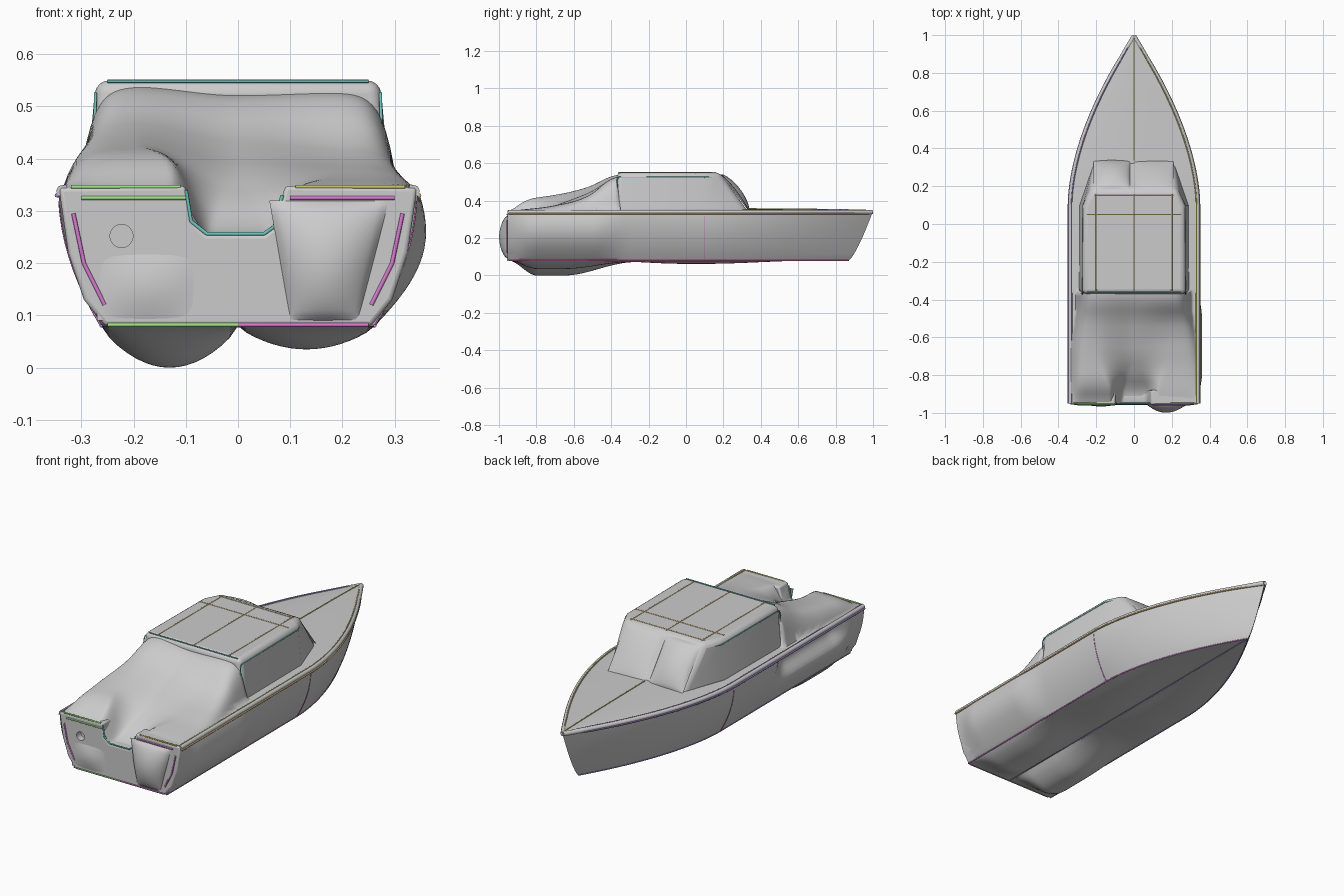
import bpy, bmesh, math

if "Cube" in bpy.data.objects:
    bpy.data.objects.remove(bpy.data.objects["Cube"])

W, C, Z0, Z1, STERN, MID = 0.343, 0.262, 0.08, 0.345, -0.95, 0.1


def smooth(a, b, v):
    t = min(1, max(0, (v - a) / (b - a)))
    return t * t * (3 - 2 * t)


def window(v, a, b, c, d):
    return smooth(a, b, v) * (1 - smooth(c, d, v))


def table(pts, v):
    for (a, p), (b, q) in zip(pts, pts[1:]):
        if v <= b:
            return p + (q - p) * max(0, (v - a) / (b - a))
    return pts[-1][1]


def finish(name, verts, faces, angle=40):
    me = bpy.data.meshes.new(name)
    me.from_pydata(verts, [], faces)
    bm = bmesh.new()
    bm.from_mesh(me)
    bmesh.ops.remove_doubles(bm, verts=bm.verts, dist=0.0003)
    bmesh.ops.recalc_face_normals(bm, faces=bm.faces)
    bm.to_mesh(me)
    bm.free()
    ob = bpy.data.objects.new(name, me)
    bpy.context.collection.objects.link(ob)
    bpy.ops.object.select_all(action='DESELECT')
    ob.select_set(True)
    bpy.context.view_layer.objects.active = ob
    bpy.ops.object.shade_smooth_by_angle(angle=math.radians(angle))
    return ob


def grid(name, fn, nu, nv, angle=40):
    verts = [fn(i / nu, j / nv) for i in range(nu + 1) for j in range(nv + 1)]
    n = nv + 1
    faces = [(i * n + j, (i + 1) * n + j, (i + 1) * n + j + 1, i * n + j + 1)
             for i in range(nu) for j in range(nv)]
    return finish(name, verts, faces, angle)


def dome(u, v, p=0.6):
    return max(0, math.sin(math.pi * u) * math.sin(math.pi * v)) ** p


def station(u, f):
    """Length position and taper for a height fraction f."""
    y = STERN + u * (1 - STERN)
    s = max(0, (y - MID) / (1 - MID))
    reach = 0.87 + 0.13 * f ** 0.75
    return (MID + s * (reach - MID) if s else y), 1 - s ** 1.75


# Hull shell with the swollen bottom and sides
def hull(u, v):
    k = 2 * v - 1
    side, a = (1 if k >= 0 else -1), abs(k)
    f = max(0, (a - 0.5) * 2)
    y, t = station(u, f)
    if a <= 0.5:
        x, z = side * C * t * a * 2, Z0
        arch = max(0, math.sin(math.pi * min(1, a * 2)))
        z -= 0.018 * arch * window(y, -0.5, 0, 0.1, 0.7)
        depth = 0.08 if side < 0 else 0.045
        z -= depth * arch ** 0.75 * window(y, -0.95, -0.8, -0.65, -0.25)
    else:
        x, z = side * t * (C + (W - C) * (1 - (1 - f) ** 2)), Z0 + f * (Z1 - Z0)
        if side > 0:
            x += 0.03 * math.sin(math.pi * f) * window(y, -0.95, -0.8, -0.5, -0.3)
        else:
            x += 0.065 * window(f, 0.35, 0.7, 0.85, 1) * window(y, -0.88, -0.75, -0.4, -0.22)
    return x, y, z


grid("hull", hull, 96, 64)

# Deck, rising aft into the soft cockpit cover
LEFT = [(-0.95, .335), (-.9, .375), (-.84, .41), (-.7, .43), (-.6, .45), (-.5, .48), (-.42, .525), (-.37, .54)]
CENTRE = [(-0.95, .25), (-.88, .257), (-.82, .31), (-.7, .375), (-.6, .41), (-.5, .45), (-.42, .505), (-.37, .525)]
RIGHT = [(-0.95, .34), (-.9, .35), (-.75, .365), (-.6, .395), (-.5, .435), (-.42, .51), (-.37, .53)]


def deck(u, v):
    y, t = station(u, 1)
    k = 2 * v - 1
    x = W * t * k
    z = Z1 + 0.012 * (1 - k * k) * t ** 0.5
    if y < -0.36:
        c, s = (sum(table(tb, y + d) for d in (-.03, 0, .03)) / 3
                for tb in (CENTRE, LEFT if x < 0 else RIGHT))
        spread = smooth(-0.9, -0.7, y)
        z = c + (s - c) * smooth(0.05 - .05 * spread, 0.13 + .07 * spread, abs(x))
        hw = 0.335 - 0.03 * smooth(-0.7, -0.4, y)
        z = Z1 + (z - Z1) * max(0, 1 - (abs(x) / hw) ** 12)
    return x, y, z


grid("deck_and_cockpit_cover", deck, 120, 80, 75)


# Prism from an outline in x and z
def prism(name, outline, y0, y1, bevel):
    n = len(outline)
    verts = [(x, y, z) for y in (y0, y1) for x, z in outline]
    faces = [tuple(range(n)), tuple(range(2 * n - 1, n - 1, -1))]
    faces += [(i, (i + 1) % n, n + (i + 1) % n, n + i) for i in range(n)]
    ob = finish(name, verts, faces)
    m = ob.modifiers.new("bevel", 'BEVEL')
    m.width, m.segments = bevel, 3
    return ob


# Transom with the central notch and a small drain hole
transom = prism("transom", [(-.255, .08), (.255, .08), (.295, .13), (.325, .22), (.343, .345), (.09, .348),
                            (.07, .27), (.05, .255), (-.06, .255), (-.09, .28), (-.1, .348),
                            (-.343, .345), (-.325, .22), (-.295, .13)], -0.955, -0.88, 0.008)
bpy.ops.mesh.primitive_cylinder_add(vertices=24, radius=0.022, depth=0.08,
                                    location=(-.223, -.96, .252), rotation=(math.pi / 2, 0, 0))
cutter = bpy.context.object
cutter.name = "drain_hole_cutter"
cutter.hide_render = True
cutter.hide_viewport = True
cut = transom.modifiers.new("drain", 'BOOLEAN')
cut.object, cut.operation = cutter, 'DIFFERENCE'

# Swollen panels on the transom
grid("stern_swelling_right", lambda u, v: (.06 + .04 * (1 - v) * (1 - u) + u * (.17 + .06 * v),
                                           -.954 - .045 * dome(u, v), .09 + .23 * v), 24, 24, 75)
grid("stern_swelling_left", lambda u, v: (-.27 + .19 * u, -.954 - .012 * dome(u, v, 1), .09 + .13 * v), 20, 20, 75)

# Cabin: six-sided plan, raked windscreen, rounded edges
low = [(-.293, -.37), (.293, -.37), (.29, .1), (.21, .34), (-.21, .34), (-.29, .1)]
top = [(-.272, -.37), (.272, -.37), (.268, .1), (.225, .18), (-.225, .18), (-.268, .1)]
verts = [(x, y, .33) for x, y in low] + [(x, y, .55) for x, y in top]
faces = [tuple(range(6)), tuple(range(6, 12))] + [(i, (i + 1) % 6, 6 + (i + 1) % 6, 6 + i) for i in range(6)]
cabin = finish("cabin", verts, faces)
m = cabin.modifiers.new("bevel", 'BEVEL')
m.width, m.segments = 0.025, 4


# Windscreen panes, bowed outward
def windscreen(name, x0, x1, bow):
    def pane(u, v):
        b = bow * dome(u, v, .55)
        return x0 + (x1 - x0) * u, .185 + .15 * v + b * .8, .54 - .195 * v + b * .6
    grid(name, pane, 24, 24, 75)


windscreen("windscreen_left", -.215, -.02, .035)
windscreen("windscreen_right", .0, .21, .015)

# Gunwales, seams and trim strips
COLOURS = dict(orange=(.65, .45, .2), teal=(.15, .55, .5), purple=(.35, .25, .65),
               magenta=(.7, .2, .65), green=(.35, .75, .25), olive=(.55, .55, .15))
MATS = {}
for key, rgb in COLOURS.items():
    MATS[key] = bpy.data.materials.new(key)
    MATS[key].diffuse_color = (*rgb, 1)


def strip(name, pts, colour=None, r=0.004):
    cu = bpy.data.curves.new(name, 'CURVE')
    cu.dimensions, cu.bevel_depth, cu.bevel_resolution, cu.use_fill_caps = '3D', r, 2, True
    sp = cu.splines.new('POLY')
    sp.points.add(len(pts) - 1)
    for p, co in zip(sp.points, pts):
        p.co = (*co, 1)
    ob = bpy.data.objects.new(name, cu)
    bpy.context.collection.objects.link(ob)
    if colour:
        cu.materials.append(MATS[colour])


def sheer(s, out, z, u0=0, u1=1):
    pts = []
    for i in range(61):
        y, t = station(u0 + (u1 - u0) * i / 60, 1)
        pts.append((s * max(0, W * t + out * min(1, 4 * t)), y - .006 * (1 - t), z))
    return pts


for s, side in ((-1, "left"), (1, "right")):
    strip("gunwale_" + side, sheer(s, -.007, .338), None, 0.012)
    strip("gunwale_trim_" + side, sheer(s, .004, .330), "purple" if s < 0 else "orange")
    strip("gunwale_inner_trim_" + side, sheer(s, -.012, .348, 0, .97), "olive" if s > 0 else "purple", .003)
    strip("chine_seam_" + side, [hull(i / 60, .5 + s * .25) for i in range(61)], "magenta" if s > 0 else "purple", .003)
    strip("hull_joint_" + side, [hull((MID - STERN) / 1.95, .5 + s * (.25 + .025 * i)) for i in range(10)], "magenta", .002)
    strip("stern_corner_trim_" + side, [(s * .315, -.955, .295), (s * .295, -.955, .2), (s * .255, -.955, .12)], "magenta")
    c = "green" if s < 0 else "magenta"
    strip("stern_top_trim_" + side, [(s * .32, -.95, .346), (s * .11, -.95, .346)], "green" if s < 0 else "olive")
    strip("stern_lower_trim_" + side, [(s * .30, -.956, .325), (s * .10, -.956, .325)], c)
    strip("stern_bottom_trim_" + side, [(0, -.953, .082), (s * .25, -.953, .082)], c)
    strip("roof_edge_" + side, [(s * .278, -.37, .36), (s * .273, -.37, .51), (s * .273, -.36, .525),
                                (s * .27, .1, .525), (s * .23, .175, .525)], "teal", .003)
    strip("roof_seam_" + side, [(s * .2, -.36, .549), (s * .2, .16, .549)], "orange", .003)
strip("roof_seam_centre", [(0, -.36, .549), (0, .16, .549)], "orange", .003)
strip("roof_seam_middle", [(-.25, .05, .549), (.25, .05, .549)], "orange", .003)
strip("roof_seam_front", [(-.21, .15, .549), (.21, .15, .549)], "orange", .003)
strip("roof_seam_back", [(-.25, -.36, .548), (.25, -.36, .548)], "teal", .003)
strip("keel_seam", [hull(i / 60, .5) for i in range(61)], "purple", .003)
strip("foredeck_seam", [deck(.66 + .34 * i / 20, .5) for i in range(21)], "olive", .003)
strip("notch_trim", [(-.1, -.95, .34), (-.09, -.95, .28), (-.06, -.95, .256), (.05, -.95, .256),
                     (.07, -.95, .27), (.085, -.95, .33)], "teal")

for m in bpy.data.materials:
    if m.users and not m.is_grease_pencil:
        m.use_nodes = True
        m.node_tree.nodes["Principled BSDF"].inputs["Base Color"].default_value = m.diffuse_color
